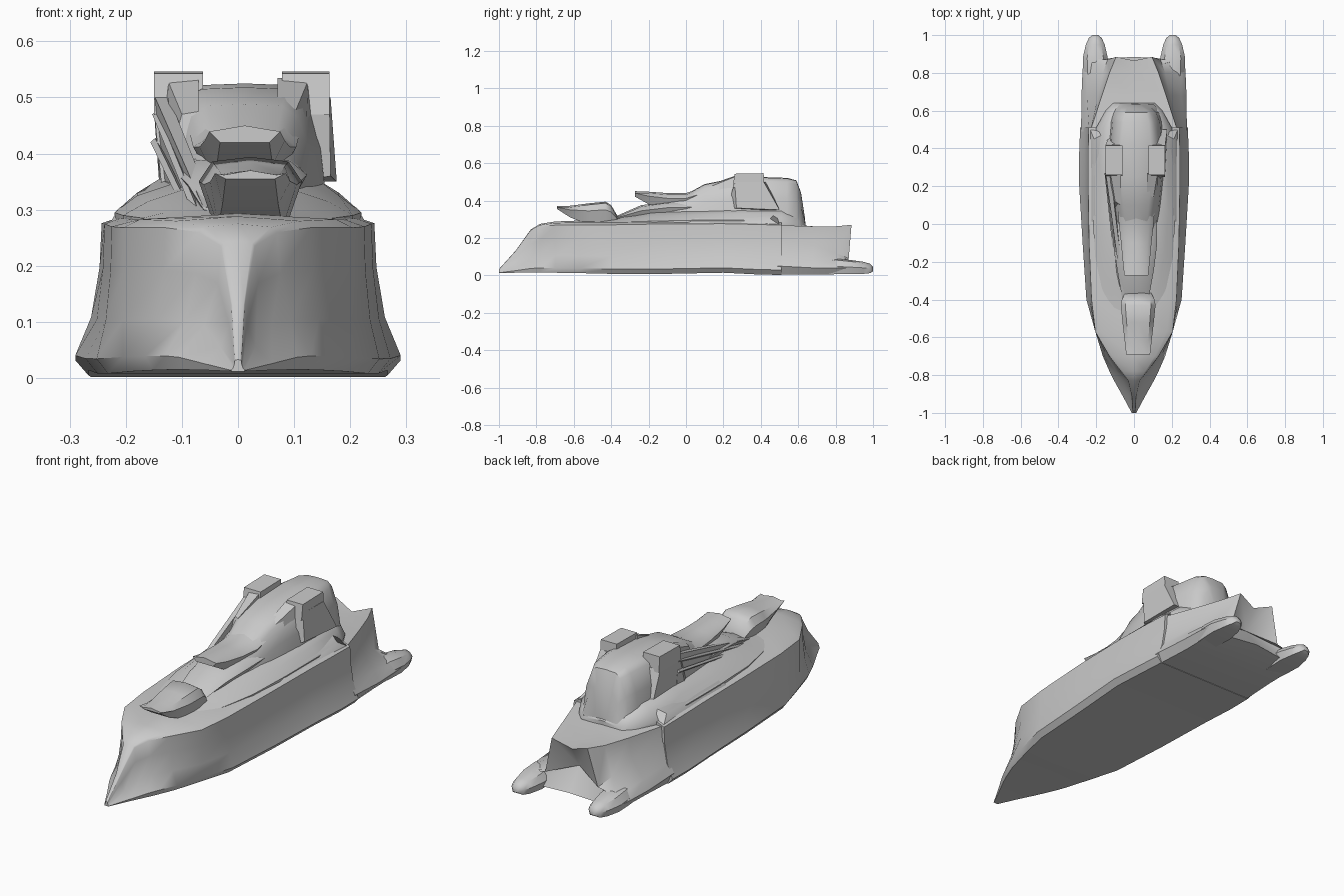
import bpy, bmesh, math
from mathutils import Vector


def finish(bm, name, angle=40):
    bmesh.ops.remove_doubles(bm, verts=bm.verts, dist=0.0005)
    bmesh.ops.recalc_face_normals(bm, faces=bm.faces)
    me = bpy.data.meshes.new(name)
    bm.to_mesh(me)
    bm.free()
    ob = bpy.data.objects.new(name, me)
    bpy.context.collection.objects.link(ob)
    bpy.ops.object.select_all(action='DESELECT')
    ob.select_set(True)
    bpy.context.view_layer.objects.active = ob
    bpy.ops.object.shade_smooth_by_angle(angle=math.radians(angle))
    return ob


def loft(name, halves, cx=0.0, end_centre=None):
    """Skin mirrored half sections; each half runs keel to crown as (x, y, z)."""
    bm = bmesh.new()
    rings = []
    for h in halves:
        pts = list(h) + [(-x, y, z) for x, y, z in reversed(h) if x > 0]
        rings.append([bm.verts.new((x + cx, y, z)) for x, y, z in pts])
    n = len(rings[0])
    for a, b in zip(rings, rings[1:]):
        for i in range(n):
            j = (i + 1) % n
            bm.faces.new((a[i], a[j], b[j], b[i]))
    bm.faces.new(rings[0])
    if end_centre:
        c = bm.verts.new(end_centre)
        for i in range(n):
            bm.faces.new((rings[-1][i], rings[-1][(i + 1) % n], c))
    else:
        bm.faces.new(rings[-1])
    return finish(bm, name)


def hull_section(y, wb, wt, zb, zt, crown):
    h = zt - zb
    return [(0, y, zb), (wb * .92, y, zb), (wb, y, zb + h * .1),
            (wt + (wb - wt) * .4, y, zb + h * .36), (wt + (wb - wt) * .08, y, zb + h * .7),
            (wt, y, zt), (wt * .85, y, zt + crown * .6), (0, y, zt + crown)]


def hood_section(y, zb, zt, w):
    return [(0, y, zb), (w * .8, y, zb), (w * 1.15, y, zb + (zt - zb) * .65),
            (w * .85, y, zt - .008), (0, y, zt)]


def block(name, corners):
    """Six-sided solid from eight corners: lower four, then upper four."""
    bm = bmesh.new()
    v = [bm.verts.new(c) for c in corners]
    for f in ((0, 1, 2, 3), (4, 5, 6, 7), (0, 1, 5, 4), (1, 2, 6, 5), (2, 3, 7, 6), (3, 0, 4, 7)):
        bm.faces.new([v[i] for i in f])
    return finish(bm, name)


def spar(name, a, b, r):
    a, b = Vector(a), Vector(b)
    bm = bmesh.new()
    bmesh.ops.create_cone(bm, cap_ends=True, segments=4, radius1=r, radius2=r, depth=(b - a).length)
    rot = (b - a).to_track_quat('Z', 'Y')
    for v in bm.verts:
        v.co = rot @ v.co + (a + b) / 2
    return finish(bm, name)


# Main hull, sharp bow to the side step
loft("hull", [hull_section(*s) for s in (
    (-1.0, .012, .006, .012, .03, .003), (-.91, .06, .012, .014, .13, .003),
    (-.83, .105, .03, .015, .235, .01), (-.78, .13, .07, .015, .26, .015),
    (-.70, .165, .13, .014, .268, .02), (-.57, .205, .205, .012, .268, .025),
    (-.40, .252, .225, .008, .27, .02), (-.1, .272, .238, .008, .275, .02),
    (.2, .29, .243, .014, .276, .02), (.38, .29, .243, .005, .272, .025),
    (.51, .285, .24, .002, .268, .025))])

# Stern: ridges run from the hull corners to two crest tips above an undercut transom
loft("stern", [
    [(0, .49, .004), (.26, .49, .004), (.28, .49, .05), (.255, .49, .1), (.237, .49, .2), (.232, .49, .268), (0, .49, .28)],
    [(0, .68, .004), (.25, .68, .004), (.278, .68, .04), (.25, .68, .085), (.19, .68, .16), (.17, .68, .262), (0, .68, .262)],
    [(0, .80, .01), (.25, .80, .006), (.273, .80, .04), (.25, .80, .075), (.165, .80, .12), (.13, .80, .262), (0, .80, .25)],
    [(0, .885, .03), (.25, .87, .012), (.268, .87, .04), (.24, .87, .07), (.14, .87, .09), (.095, .885, .27), (0, .865, .235)],
], end_centre=(0, .81, .135))

# Twin stern prongs growing out of the stern
for side, label in ((1, "right"), (-1, "left")):
    loft(label + "_stern_prong", [
        [(0, y, zb), (w * .8, y, zb), (w, y, (zb + zt) / 2), (w * .65, y, zt - .008), (0, y, zt)]
        for y, zb, zt, w in ((.6, .01, .07, .04), (.8, .006, .09, .062), (.88, .006, .082, .066),
                             (.95, .008, .072, .05), (.985, .012, .062, .034), (1.0, .022, .045, .015))],
        cx=side * .205)

# Lower deckhouse tier
loft("lower_deckhouse", [
    [(0, y, .26), (wb, y, .26), (wb, y, z1), (wm, y, z2), (wt, y, z3), (0, y, z3 + .006)]
    for y, wb, wm, wt, z1, z2, z3 in (
        (-.46, .12, .1, .05, .28, .285, .29), (-.34, .17, .13, .08, .285, .295, .305),
        (-.18, .205, .16, .10, .29, .315, .335), (.05, .22, .18, .12, .295, .325, .345),
        (.3, .22, .18, .14, .295, .33, .355), (.51, .2, .17, .14, .285, .325, .35),
        (.60, .15, .13, .11, .27, .3, .32), (.64, .11, .09, .07, .265, .27, .28))])

# Upper deckhouse, rising aft and rounded at the back
loft("upper_deckhouse", [
    [(0, y, .28), (wb, y, .28), (wm, y, .28 + (zt - .28) * .55), (wt, y, zt - .02), (wt * .7, y, zt), (0, y, zt + .003)]
    for y, wb, wm, wt, zt in (
        (-.38, .07, .06, .04, .31), (-.2, .1, .085, .07, .375), (0, .12, .105, .08, .43),
        (.1, .135, .12, .095, .485), (.25, .15, .135, .11, .515), (.42, .15, .135, .11, .522),
        (.54, .14, .125, .095, .518), (.59, .125, .105, .075, .505), (.615, .11, .08, .05, .44), (.635, .09, .06, .03, .31))],
    cx=.012)

# Forward-leaning hoods on the foredeck and the bridge
loft("foredeck_hood", [hood_section(*s) for s in (
    (-.69, .355, .37, .055), (-.62, .31, .372, .062), (-.52, .27, .385, .072),
    (-.43, .27, .394, .08), (-.40, .27, .375, .075), (-.365, .27, .315, .06))], cx=.022)
loft("bridge_hood", [hood_section(*s) for s in (
    (-.272, .42, .45, .055), (-.2, .38, .447, .062), (-.1, .36, .44, .07),
    (0, .36, .44, .08), (.08, .38, .465, .085), (.14, .4, .485, .08))], cx=.012)
# Sloped windscreen ledge ahead of the bridge
loft("windscreen_ledge", [hood_section(*s) for s in (
    (-.4, .29, .305, .06), (-.24, .29, .375, .085), (-.1, .3, .395, .1), (.05, .3, .4, .1))], cx=.008)

# Raised boxes either side of the roof, with low fairings in front
for label, x0, x1 in (("left", -.15, -.062), ("right", .078, .163)):
    block(label + "_roof_box", [
        (x0, .25, .47), (x1, .25, .47), (x1, .42, .47), (x0, .42, .47),
        (x0, .26, .543), (x1, .26, .543), (x1, .415, .546), (x0, .415, .546)])
    s = 1 if x0 > 0 else -1
    block(label + "_roof_fairing", [
        (s * .07, .06, .4), (s * .12, .1, .4), (s * .14, .27, .4), (s * .07, .27, .4),
        (s * .07, .1, .475), (s * .1, .12, .47), (s * .125, .27, .53), (s * .07, .27, .535)])

# Side wing panels below the boxes
block("right_wing_panel", [
    (.11, .22, .35), (.165, .27, .36), (.176, .5, .35), (.11, .5, .35),
    (.1, .26, .5), (.163, .26, .5), (.165, .415, .5), (.1, .43, .5)])
block("left_wing_panel", [
    (-.1, .1, .33), (-.135, .2, .33), (-.14, .45, .34), (-.1, .48, .34),
    (-.08, .24, .49), (-.15, .26, .48), (-.15, .41, .48), (-.08, .43, .49)])

# Long slanted screen and stays along the left side
block("left_screen", [
    (-.062, -.37, .285), (-.045, -.37, .285), (-.115, .27, .36), (-.14, .27, .36),
    (-.062, -.38, .305), (-.045, -.38, .305), (-.125, .27, .505), (-.15, .27, .505)])
for i in range(2):
    spar("left_stay_%d" % (i + 1), (-.075 - .015 * i, -.33 + .06 * i, .3),
         (-.145 - .003 * i, .27, .47 - .05 * i), .008)

# Side deck ledges
for side, label in ((1, "right"), (-1, "left")):
    block(label + "_side_ledge", [
        (side * .15, -.1, .27), (side * .232, 0, .27), (side * .232, .5, .27), (side * .15, .5, .27),
        (side * .15, 0, .33), (side * .212, .05, .303), (side * .212, .45, .303), (side * .15, .48, .335)])
